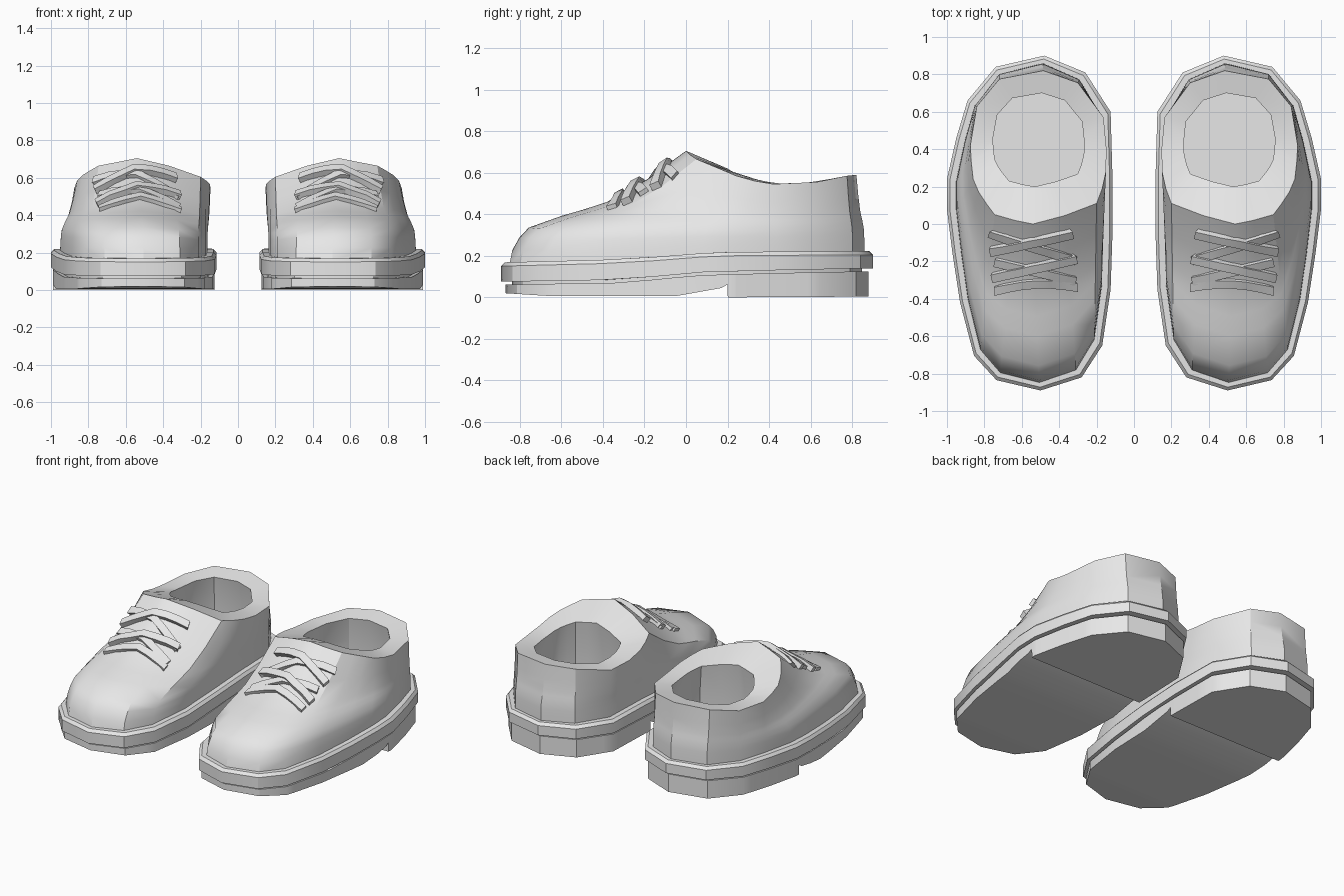
import bpy, bmesh, math
from mathutils import Vector
from mathutils.bvhtree import BVHTree

if "Cube" in bpy.data.objects:
    bpy.data.objects.remove(bpy.data.objects["Cube"])

grey = bpy.data.materials.new("light_grey")
grey.diffuse_color = (0.8, 0.8, 0.8, 1)
grey.use_nodes = True
grey.node_tree.nodes["Principled BSDF"].inputs["Base Color"].default_value = grey.diffuse_color

# Plan outline of one shoe, from the toe round the outer side to the heel and back
OUTLINE = [(.50, -.89), (.735, -.835), (.855, -.705), (.93, -.42), (.97, -.16), (1, .08),
           (1, .24), (.95, .46), (.89, .66), (.74, .84), (.48, .90), (.26, .81), (.125, .60),
           (.115, .25), (.115, -.05), (.125, -.35), (.17, -.65), (.28, -.82)]
# Outer edge of the collar, point for point with the outline
COLLAR = [(.54, 0, .705), (.64, .02, .685), (.745, .05, .665), (.79, .11, .64), (.83, .17, .615),
          (.86, .24, .585), (.87, .33, .56), (.875, .42, .545), (.84, .63, .555),
          (.72, .775, .585), (.485, .82, .59), (.30, .755, .58), (.163, .57, .54),
          (.147, .40, .545), (.15, .28, .565), (.17, .19, .585), (.20, .11, .605), (.37, .045, .665)]


def lerp(table, y):
    """Piecewise linear lookup."""
    if y <= table[0][0]:
        return table[0][1]
    for (a, u), (b, v) in zip(table, table[1:]):
        if y <= b:
            return u + (v - u) * (y - a) / (b - a)
    return table[-1][1]


def welt_low(y):
    return lerp([(-.9, .075), (-.3, .085), (.05, .12), (.4, .13), (.9, .14)], y)


def welt_high(y):
    return lerp([(-.9, .15), (-.3, .165), (.15, .20), (.9, .205)], y)


def inset(sx, sy):
    return [(.555 + (x - .555) * sx, y * sy) for x, y in OUTLINE]


def ring(sx, sy, height, dz=0.0):
    return [(x, y, height(y) + dz) for x, y in inset(sx, sy)]


def finish(name, bm):
    """Mirror the part to the second shoe and shade it."""
    bmesh.ops.recalc_face_normals(bm, faces=bm.faces)
    me = bpy.data.meshes.new(name)
    bm.to_mesh(me)
    bm.free()
    ob = bpy.data.objects.new(name, me)
    bpy.context.collection.objects.link(ob)
    me.materials.append(grey)
    bpy.ops.object.select_all(action='DESELECT')
    ob.select_set(True)
    bpy.context.view_layer.objects.active = ob
    bpy.ops.object.shade_smooth_by_angle(angle=math.radians(32))
    ob.modifiers.new("second_shoe", 'MIRROR').use_mirror_merge = False
    return ob


def loft(rings, cap_first=False, cap_last=False):
    bm = bmesh.new()
    rows = [[bm.verts.new(p) for p in r] for r in rings]
    n = len(rows[0])
    for a, b in zip(rows, rows[1:]):
        for i in range(n):
            j = (i + 1) % n
            bm.faces.new((a[i], a[j], b[j], b[i]))
    if cap_first:
        bm.faces.new(rows[0])
    if cap_last:
        bm.faces.new(rows[-1])
    return bm


# Upper: skin from welt to collar, then rim, lining and insole
base = ring(.89, .955, welt_high, .005)
PROFILE = [(0, 0), (.017, .13), (.058, .243), (.11, .327), (.297, .43), (.42, .485),
           (.55, .55), (.77, .74), (1, 1)]
rings = []
for h, v in PROFILE:
    rings.append([(b[0] + (c[0] - b[0]) * h, b[1] + (c[1] - b[1]) * h, b[2] + (c[2] - b[2]) * v)
                  for b, c in zip(base, COLLAR)])
hole = [(.51 + (x - .51) * .67, .2 + .61 * y, .55 + (z - .55) * .45) for x, y, z in COLLAR]
rings.append(hole)
for z, s in ((.40, 1.12), (.25, 1.15)):
    rings.append([(.51 + (x - .51) * s, .45 + (y - .45) * s, z) for x, y, _ in hole])
upper_bm = loft(rings, cap_last=True)
bmesh.ops.recalc_face_normals(upper_bm, faces=upper_bm.faces)
tree = BVHTree.FromBMesh(upper_bm)
finish("shoe_upper", upper_bm)

# Welt: rounded strip all round, with a recessed groove below it
finish("welt", loft([
    ring(.92, .94, welt_low, -.025),
    ring(.92, .94, welt_low),
    ring(1, 1, welt_low),
    ring(1, 1, welt_high),
    ring(.965, .98, welt_high, .018),
    ring(.87, .94, welt_high, .018)], cap_first=True))

# Sole and heel block: cross-sections along the length
plan = inset(.975, .975)
right = [(y, x) for x, y in plan[:11]]
left = [(y, x) for x, y in [plan[0]] + plan[:9:-1]]
SOLE = [(-.9, .022), (-.65, .006), (-.05, .006), (.17, .045), (.2, .062), (.201, 0), (.9, .004)]
stations = sorted({p[0] for p in right + left} | {.17, .2, .201})
bm = bmesh.new()
rows = []
for y in stations:
    xl, xr, top, low = lerp(left, y), lerp(right, y), welt_low(y) - .014, lerp(SOLE, y)
    rows.append([bm.verts.new(p) for p in
                 ((xl, y, top), (xr, y, top), (xr, y, low), (xl, y, low))])
for a, b in zip(rows, rows[1:]):
    for i in range(4):
        j = (i + 1) % 4
        bm.faces.new((a[i], a[j], b[j], b[i]))
bmesh.ops.remove_doubles(bm, verts=bm.verts, dist=1e-5)
finish("sole_and_heel", bm)

# Laces: flat strips laid over the instep (start, end, forward bow, lift)
LACES = [((.74, -.355), (.31, -.335), .03, 0), ((.75, -.28), (.32, -.18), 0, .012),
         ((.74, -.20), (.32, -.30), 0, 0), ((.76, -.14), (.34, -.045), 0, .012),
         ((.76, -.05), (.32, -.19), 0, 0)]
bm = bmesh.new()
for (x0, y0), (x1, y1), bow, lift in LACES:
    rows, steps = [], 6
    along = Vector((x1 - x0, y1 - y0, 0)).normalized()
    for k in range(steps + 1):
        t = k / steps
        x, y = x0 + (x1 - x0) * t, y0 + (y1 - y0) * t + bow * 4 * t * (1 - t)
        p, n, _, _ = tree.ray_cast(Vector((x, y, 2)), Vector((0, 0, -1)))
        if p is None:
            continue
        n = n if n.z > 0 else -n
        side = n.cross(along).normalized() * .024
        rows.append([bm.verts.new(p + side * s + n * (h + lift)) for s, h in
                     ((-1, -.012), (1, -.012), (1, .022), (-1, .022))])
    for a, b in zip(rows, rows[1:]):
        for i in range(4):
            j = (i + 1) % 4
            bm.faces.new((a[i], a[j], b[j], b[i]))
    bm.faces.new(rows[0])
    bm.faces.new(rows[-1])
finish("laces", bm)
